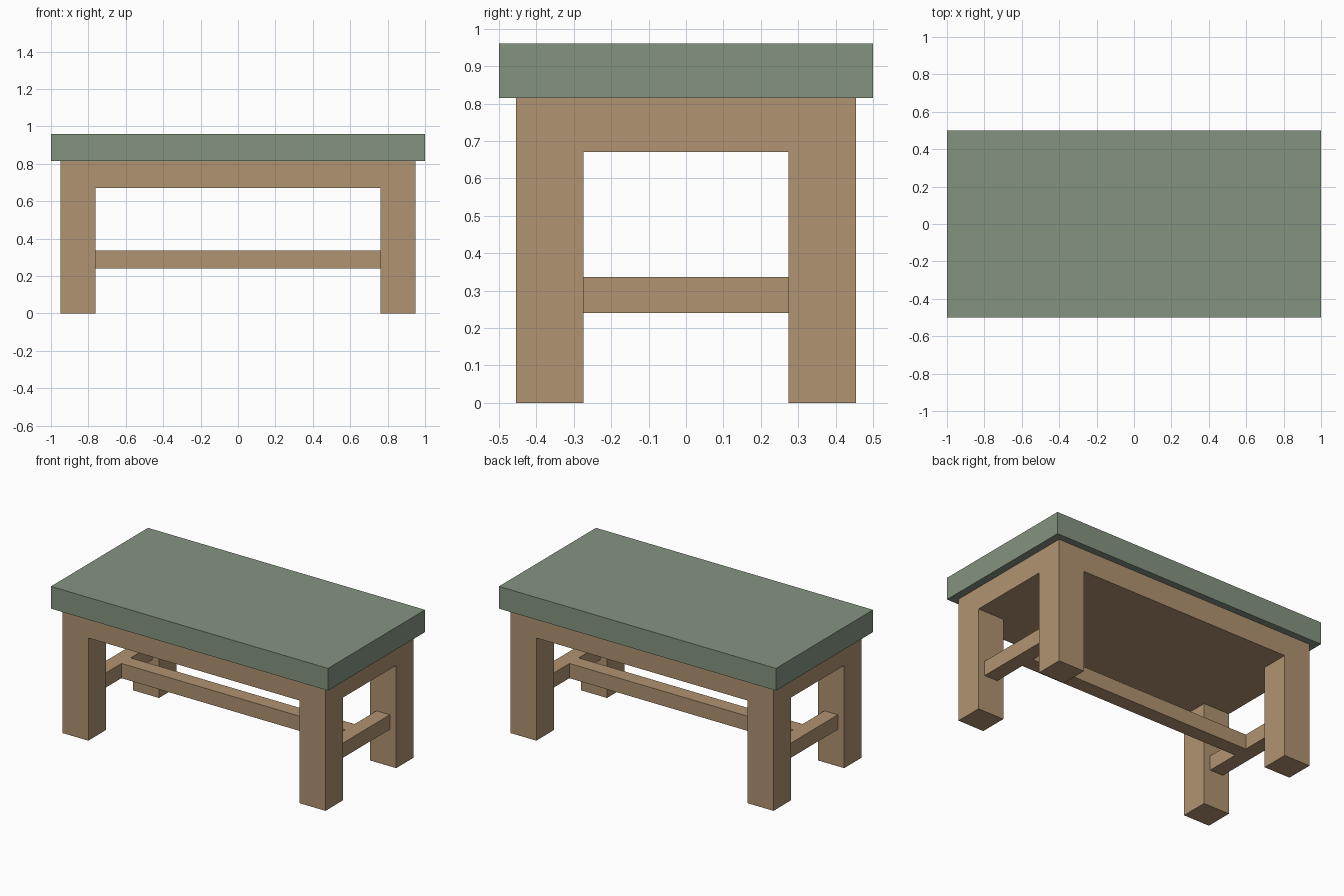
import bpy, bmesh
from mathutils import Vector

if "Cube" in bpy.data.objects:
    bpy.data.objects.remove(bpy.data.objects["Cube"])


def material(name, color):
    m = bpy.data.materials.new(name)
    m.diffuse_color = (*color, 1)
    m.use_nodes = True
    m.node_tree.nodes["Principled BSDF"].inputs["Base Color"].default_value = m.diffuse_color
    return m


wood = material("tan wood", (0.434, 0.292, 0.165))
green = material("sage green", (0.231, 0.296, 0.216))


def box_mesh(lo, hi):
    """Box between two opposite corners, as a bmesh."""
    bm = bmesh.new()
    bmesh.ops.create_cube(bm, size=1)
    lo, hi = Vector(lo), Vector(hi)
    for v in bm.verts:
        v.co = (lo + hi) / 2 + v.co * (hi - lo)
    return bm


def finish(name, bm, mat):
    bmesh.ops.recalc_face_normals(bm, faces=bm.faces)
    mesh = bpy.data.meshes.new(name)
    bm.to_mesh(mesh)
    bm.free()
    mesh.materials.append(mat)
    obj = bpy.data.objects.new(name, mesh)
    bpy.context.collection.objects.link(obj)
    return obj


# Table top slab
finish("table_top", box_mesh((-1, -0.5, 0.815), (1, 0.5, 0.96)), green)

# Apron block with the four legs extruded from its corners
LEG_X, LEG_Y, APRON_Z = 0.762, 0.274, 0.67
bm = box_mesh((-0.95, -0.455, APRON_Z), (0.95, 0.455, 0.815))
for axis, d in (((1, 0, 0), LEG_X), ((0, 1, 0), LEG_Y)):
    for s in (-1, 1):
        bmesh.ops.bisect_plane(bm, geom=bm.verts[:] + bm.edges[:] + bm.faces[:],
                               plane_co=Vector(axis) * d * s, plane_no=axis)
bm.normal_update()
corners = []
for f in bm.faces:
    c = f.calc_center_median()
    if f.normal.z < -0.9 and abs(c.x) > LEG_X and abs(c.y) > LEG_Y:
        corners.append(f)
legs = bmesh.ops.extrude_discrete_faces(bm, faces=corners)["faces"]
for f in legs:
    for v in f.verts:
        v.co.z = 0
bmesh.ops.remove_doubles(bm, verts=bm.verts, dist=1e-5)
finish("apron_and_legs", bm, wood)

# Side stretchers between each pair of end legs
Z0, Z1 = 0.24, 0.336
for side, s in (("left", -1), ("right", 1)):
    x = 0.856 * s
    finish(side + "_stretcher",
           box_mesh((x - 0.048, -LEG_Y, Z0), (x + 0.048, LEG_Y, Z1)), wood)

# Long stretcher joining the two side stretchers
finish("long_stretcher", box_mesh((-0.808, -0.048, Z0), (0.808, 0.048, Z1)), wood)
